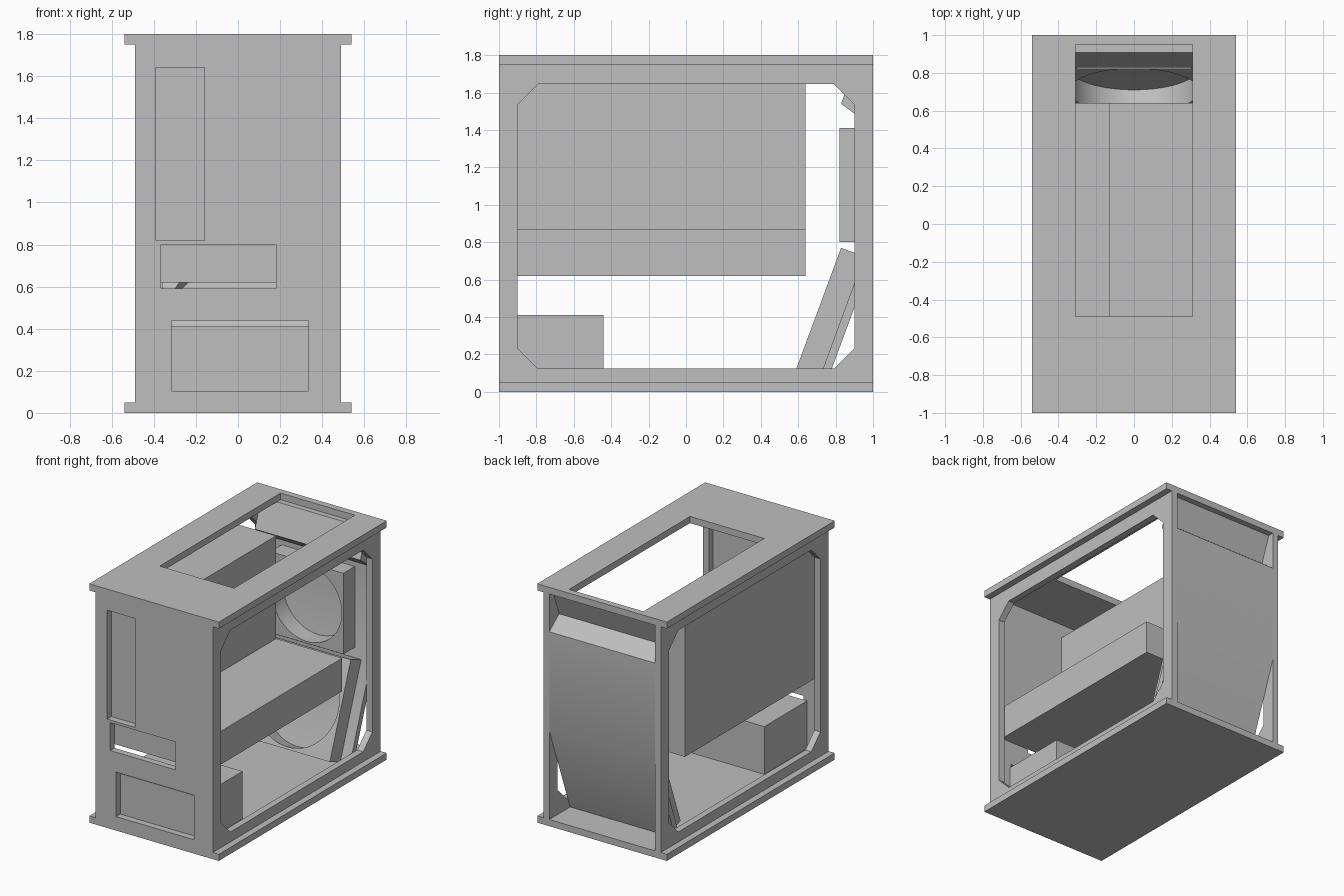
import bpy, bmesh, math
from mathutils import Matrix, Vector

cube = bpy.data.objects.get("Cube")
if cube:
    bpy.data.objects.remove(cube, do_unlink=True)

GREY = (0.52, 0.52, 0.52, 1)
grey = bpy.data.materials.new("plain_grey")
grey.use_nodes = True
grey.diffuse_color = GREY
for node in grey.node_tree.nodes:
    if node.type == 'BSDF_PRINCIPLED':
        node.inputs["Base Color"].default_value = GREY

X, Y, Z = Vector((1, 0, 0)), Vector((0, 1, 0)), Vector((0, 0, 1))
HALF = 0.44      # inner half width
WALL = 0.05      # sheet thickness


def slab(name, loops, u, v, w, origin, depth):
    """Fill an outline with holes in the u-v plane and extrude it along w."""
    bm = bmesh.new()
    for loop in loops:
        verts = [bm.verts.new(origin + u * a + v * b) for a, b in loop]
        for i, vert in enumerate(verts):
            bm.edges.new((verts[i - 1], vert))
    bmesh.ops.triangle_fill(bm, use_beauty=True, edges=bm.edges[:], normal=u.cross(v))
    out = bmesh.ops.extrude_face_region(bm, geom=bm.faces[:], use_keep_orig=True)
    moved = [g for g in out["geom"] if isinstance(g, bmesh.types.BMVert)]
    bmesh.ops.translate(bm, verts=moved, vec=w * depth)
    bmesh.ops.recalc_face_normals(bm, faces=bm.faces[:])
    mesh = bpy.data.meshes.new(name)
    bm.to_mesh(mesh)
    bm.free()
    mesh.materials.append(grey)
    obj = bpy.data.objects.new(name, mesh)
    bpy.context.collection.objects.link(obj)
    bpy.ops.object.select_all(action='DESELECT')
    obj.select_set(True)
    bpy.context.view_layer.objects.active = obj
    bpy.ops.object.shade_smooth_by_angle(angle=math.radians(30))
    return obj


def rect(a0, a1, b0, b1):
    return [(a0, b0), (a1, b0), (a1, b1), (a0, b1)]


def circle(r, n=64):
    return [(r * math.cos(math.tau * i / n), r * math.sin(math.tau * i / n)) for i in range(n)]


def chamfered(a0, a1, b0, b1, c):
    return [(a0 + c, b0), (a1 - c, b0), (a1, b0 + c), (a1, b1 - c),
            (a1 - c, b1), (a0 + c, b1), (a0, b1 - c), (a0, b0 + c)]


def box(name, x0, x1, y0, y1, z0, z1):
    return slab(name, [rect(x0, x1, y0, y1)], X, Y, Z, Z * z0, z1 - z0)


# Shell: floor, top with its long opening, and two open side frames
box("floor_plate", -0.54, 0.54, -1, 1, 0, WALL)
slab("top_plate", [rect(-0.54, 0.54, -1, 1), rect(-0.31, 0.31, -0.49, 0.95)],
     X, Y, Z, Z * 1.75, WALL)
for name, x in (("left_side_frame", HALF), ("right_side_frame", -HALF - WALL)):
    slab(name, [rect(-1, 1, WALL, 1.75), chamfered(-0.9, 0.9, 0.125, 1.645, 0.108)],
         Y, Z, X, X * x, WALL)

# Front panel with three windows
slab("front_panel", [rect(-HALF, HALF, WALL, 1.75),
                     rect(-0.39, -0.16, 0.82, 1.64),
                     rect(-0.365, 0.18, 0.59, 0.80),
                     rect(-0.315, 0.335, 0.105, 0.44)],
     X, Z, Y, -Y, WALL)

# Folded back sheet: leans in below, pinches in above
back_profile = [(0.752, 0.05), (1.0, 0.72), (1.0, 1.465), (0.883, 1.556), (0.955, 1.75),
                (0.907, 1.75), (0.829, 1.54), (0.955, 1.447), (0.955, 0.73), (0.705, 0.05)]
slab("back_sheet", [back_profile], Y, Z, X, X * -HALF, 2 * HALF)

# Inner boxes
box("tall_inner_box", -HALF, -0.13, -0.95, 0.64, 0.87, 1.645)
box("wide_inner_shelf", -HALF, 0.42, -0.95, 0.64, 0.62, 0.87)
box("low_front_box", -0.345, 0.345, -0.95, -0.44, WALL, 0.41)

# Square frames with round openings, upright and leaning on the back sheet
def round_frame(name, half, radius, centre, tilt):
    turn = Matrix.Rotation(-tilt, 3, 'X')
    slab(name, [rect(-half, half, -half, half), circle(radius)],
         X, turn @ Z, turn @ Y, centre, 0.135)


round_frame("upper_round_frame", 0.305, 0.29, Vector((0, 0.82, 1.105)), 0)
round_frame("lower_round_frame", 0.36, 0.343, Vector((0, 0.704, 0.432)), math.radians(20.3))
